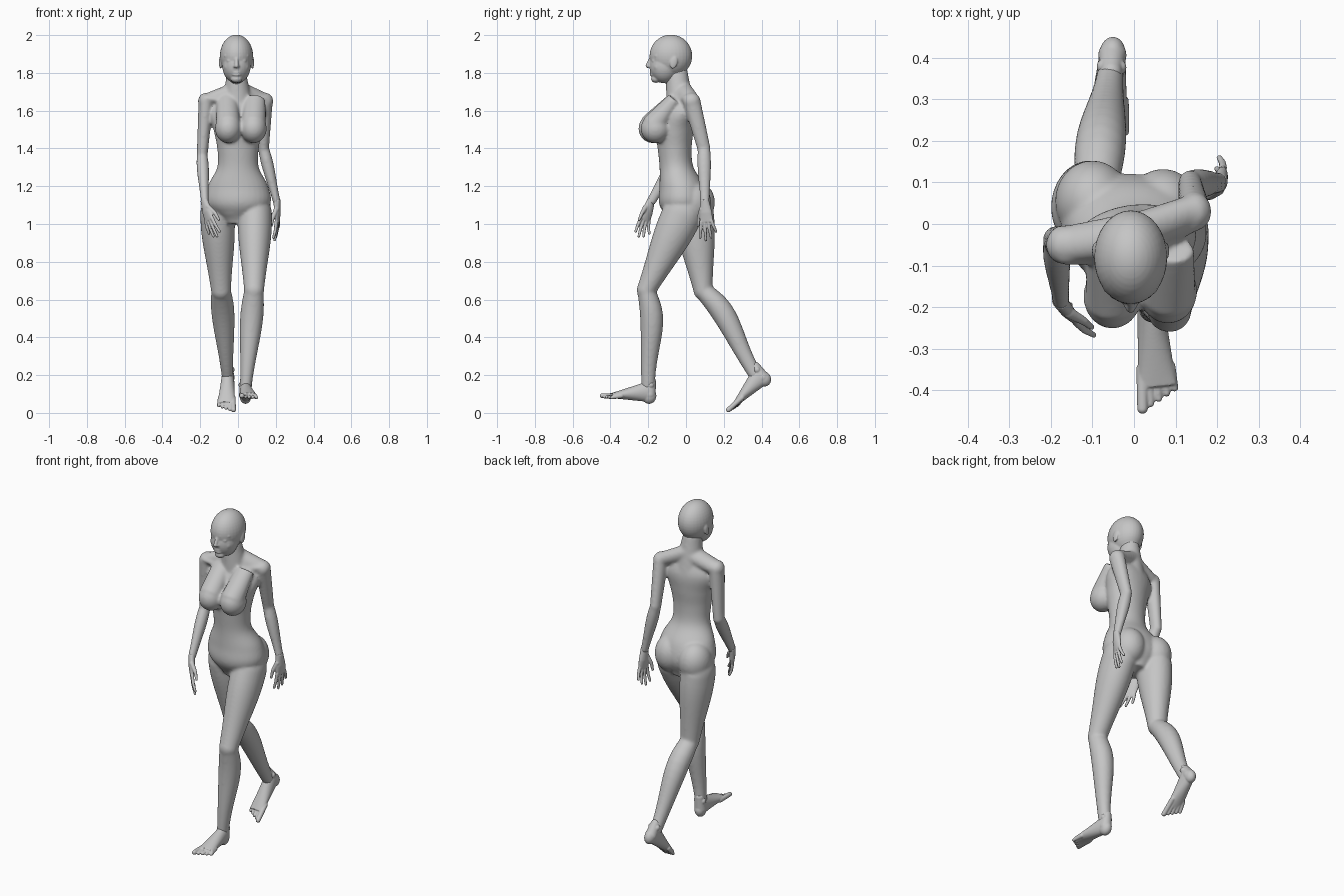
import bpy, bmesh
from math import sin, cos, pi, radians
from mathutils import Vector, Matrix, Euler

cube = bpy.data.objects.get("Cube")
if cube:
    bpy.data.objects.remove(cube, do_unlink=True)

grey = (.56, .56, .56, 1)
material = bpy.data.materials.new("plain grey")
material.use_nodes = True
material.diffuse_color = grey
shader = next(node for node in material.node_tree.nodes if node.type == 'BSDF_PRINCIPLED')
shader.inputs["Base Color"].default_value = grey


def skin_rings(bm, rings):
    """Join neighbouring rings of points with quads and close both ends."""
    loops = [[bm.verts.new(point) for point in ring] for ring in rings]
    for low, high in zip(loops, loops[1:]):
        for i in range(len(low)):
            bm.faces.new((low[i - 1], low[i], high[i], high[i - 1]))
    bm.faces.new(loops[0])
    bm.faces.new(loops[-1])


def ellipse(centre, across, along, sides=32):
    angles = [2 * pi * i / sides for i in range(sides)]
    return [centre + across * cos(angle) + along * sin(angle) for angle in angles]


def limb(bm, start, end, size_start, size_end, bulge=0, back=0, steps=12):
    """Tapered limb; the muscle swells it and pushes it backwards near the start."""
    start, end = Vector(start), Vector(end)
    size_start, size_end = Vector(size_start), Vector(size_end)
    axis = (end - start).normalized()
    side = Vector((1, 0, 0))
    side = (side - axis * side.dot(axis)).normalized()
    front = axis.cross(side)
    rings = []
    for step in range(steps + 1):
        t = step / steps
        muscle = sin(pi * t ** .6) ** 2
        size = size_start.lerp(size_end, t)
        centre = start.lerp(end, t) - front * back * muscle
        rings.append(ellipse(centre, side * (size.x + bulge * muscle),
                             front * (size.y + bulge * muscle)))
    skin_rings(bm, rings)


def ball(bm, centre, radii, tilt=0):
    matrix = (Matrix.Translation(centre) @ Matrix.Rotation(radians(tilt), 4, 'X')
              @ Matrix.Diagonal((*radii, 1)))
    bmesh.ops.create_uvsphere(bm, u_segments=32, v_segments=20, radius=1, matrix=matrix)


def rod(bm, start, end, radius_start, radius_end):
    """Tapered rod with rounded ends."""
    limb(bm, start, end, [radius_start] * 2, [radius_end] * 2)
    ball(bm, start, [radius_start] * 3)
    ball(bm, end, [radius_end] * 3)


def posed(place, pitch, yaw):
    turn = Euler((radians(pitch), 0, radians(yaw))).to_matrix().to_4x4()
    return Matrix.Translation(place) @ turn


def finish(bm, name, voxel, smoothing, matrix=Matrix()):
    """Fuse the overlapping pieces into one smooth skin."""
    bm.transform(matrix)
    bmesh.ops.recalc_face_normals(bm, faces=bm.faces)
    mesh = bpy.data.meshes.new(name)
    bm.to_mesh(mesh)
    bm.free()
    mesh.materials.append(material)
    part = bpy.data.objects.new(name, mesh)
    bpy.context.collection.objects.link(part)
    fuse = part.modifiers.new("fuse", 'REMESH')
    fuse.mode = 'VOXEL'
    fuse.voxel_size = voxel
    fuse.use_smooth_shade = True
    soften = part.modifiers.new("soften", 'SMOOTH')
    soften.factor = .5
    soften.iterations = smoothing


def curve_at(values, t):
    """Smooth curve through evenly spaced values."""
    i = min(int(t), len(values) - 2)
    t -= i
    before, after = values[max(i - 1, 0)], values[min(i + 2, len(values) - 1)]
    start, end = values[i], values[i + 1]
    slope_in, slope_out = (end - before) / 2, (after - start) / 2
    ease = t * t * (3 - 2 * t)
    return (start + (end - start) * ease
            + slope_in * t * (1 - t) ** 2 - slope_out * t * t * (1 - t))


def torso(bm, slices=5):
    """Evenly spaced sections, hips turned one way and chest the other."""
    widths = (.07, .17, .16, .11, .11, .13, .15, .08)
    depths = (.08, .13, .12, .09, .09, .1, .085, .045)
    leans = (0, -.01, -.02, -.05, -.06, -.06, -.04, -.03)
    rings = []
    for step in range((len(widths) - 1) * slices + 1):
        level = step / slices
        width, depth, lean = (curve_at(row, level) for row in (widths, depths, leans))
        twist = Matrix.Rotation(radians(min(level, 5) * 4 - 12), 3, 'Z')
        rings.append(ellipse(Vector((0, lean, 1 + level / 10)),
                             twist @ Vector((width, 0, 0)), twist @ Vector((0, depth, 0))))
    skin_rings(bm, rings)


def leg(bm, hip, knee, ankle):
    limb(bm, hip, knee, (.09, .108), (.053, .051), bulge=.008)
    ball(bm, hip, (.09, .105, .11))
    ball(bm, knee, (.053, .051, .055))
    limb(bm, knee, ankle, (.051, .049), (.031, .036), bulge=.016, back=.026)


def arm(bm, shoulder, elbow, wrist):
    shoulder = Vector(shoulder)
    limb(bm, (0, -.025, 1.71), shoulder, (.045, .055), (.038, .045))
    ball(bm, shoulder, (.042, .047, .045))
    rod(bm, (0, -.09, 1.645), shoulder + Vector((0, -.03, .015)), .01, .018)
    limb(bm, shoulder, elbow, (.039, .047), (.029, .035))
    ball(bm, elbow, (.03, .035, .035))
    limb(bm, elbow, wrist, (.029, .033), (.02, .025), bulge=.006)


# Body: trunk, neck, bust, buttocks and limbs
left_wrist, right_wrist = (.207, .1, 1.11), (-.175, -.19, 1.11)
body = bmesh.new()
torso(body)
limb(body, (0, -.03, 1.6), (-.01, -.05, 1.82), (.085, .075), (.048, .056))
ball(body, (-.01, -.01, 1.08), (.11, .11, .07))
for side in (-1, 1):
    x, y = .015 + side * .067, side * .006 - .168
    ball(body, (x, y, 1.505), (.07, .078, .077))
    limb(body, (x * 1.1, -.06, 1.66), (x, y - .01, 1.52), (.055, .04), (.066, .066))
    ball(body, (side * .085 - .015, .045 - side * .01, 1.115), (.09, .098, .11))
leg(body, (.09, -.02, 1.05), (.085, -.21, .65), (.04, -.2, .13))
leg(body, (-.11, .04, 1.05), (-.09, .09, .65), (-.055, .375, .19))
arm(body, (.145, .03, 1.65), (.135, .095, 1.4), left_wrist)
arm(body, (-.17, -.05, 1.65), (-.19, -.04, 1.36), right_wrist)
finish(body, "body", voxel=.0075, smoothing=10)

# Head: skull, face, chin, nose, lips, eyes, brows, cheeks and ears on one middle line
head = bmesh.new()
ball(head, (0, -.08, 1.89), (.088, .113, .112))
ball(head, (0, -.115, 1.837), (.075, .078, .092))
ball(head, (0, -.159, 1.768), (.03, .026, .021))
limb(head, (0, -.05, 1.73), (0, -.05, 1.86), (.046, .054), (.05, .056))
rod(head, (0, -.184, 1.885), (0, -.204, 1.837), .008, .011)
for height in (1.803, 1.79):
    ball(head, (0, -.178, height), (.024, .014, .007))
for side in (-1, 1):
    ball(head, (side * .035, -.167, 1.864), (.018, .015, .009))
    rod(head, (side * .016, -.184, 1.888), (side * .058, -.157, 1.89), .008, .008)
    ball(head, (side * .042, -.145, 1.832), (.025, .028, .03))
    ball(head, (side * .01, -.194, 1.834), (.008, .01, .007))
    ball(head, (side * .085, -.065, 1.855), (.008, .02, .034), tilt=-12)
finish(head, "head", voxel=.0045, smoothing=5, matrix=Matrix.Translation((-.008, 0, 0)))


# Feet: sole at zero, toes toward the front, big toe on the inner side
def foot(name, side, matrix):
    bm = bmesh.new()
    ball(bm, (0, 0, .042), (.031, .038, .042))
    limb(bm, (0, 0, .065), (0, -.195, .02), (.032, .056), (.046, .014))
    rod(bm, (0, 0, .05), (0, 0, .12), .034, .026)
    for ankle_side in (-1, 1):
        ball(bm, (ankle_side * .024, 0, .1), (.012, .016, .016))
    for toe in range(5):
        x = side * (toe - 2) * .0185
        radius = .009 if toe else .013
        rod(bm, (x * .9, -.15, .025), (x * 1.1, toe * .011 - .245, radius), .014, radius)
    finish(bm, name, voxel=.0035, smoothing=3, matrix=matrix)


foot("left_foot", 1, posed((.04, -.2, .048), pitch=-7, yaw=5))
foot("right_foot", -1, posed((-.05, .435, .146), pitch=35, yaw=-4))


# Hands: wrist at the origin, fingers down, thumb toward the front
def hand(name, side, matrix):
    bm = bmesh.new()
    limb(bm, (0, 0, .02), (0, 0, -.05), (.018, .022), (.017, .034))
    limb(bm, (0, 0, -.05), (0, 0, -.1), (.017, .034), (.01, .036))
    for finger in range(4):
        y = (finger - 1.5) * .0185
        length = .065 + .03 * sin(finger + .5)
        middle = (-side * .004, y * 1.3, -.1 - length / 2)
        rod(bm, (0, y, -.095), middle, .0095, .0085)
        rod(bm, middle, (-side * .014, y * 1.6, -.1 - length), .0085, .007)
    thumb_joint = (-side * .016, -.043, -.075)
    rod(bm, (0, -.02, -.03), thumb_joint, .014, .01)
    rod(bm, thumb_joint, (-side * .022, -.052, -.115), .01, .007)
    finish(bm, name, voxel=.0035, smoothing=2, matrix=matrix)


hand("left_hand", 1, posed(left_wrist, pitch=5, yaw=-12))
hand("right_hand", -1, posed(right_wrist, pitch=-22, yaw=38))
